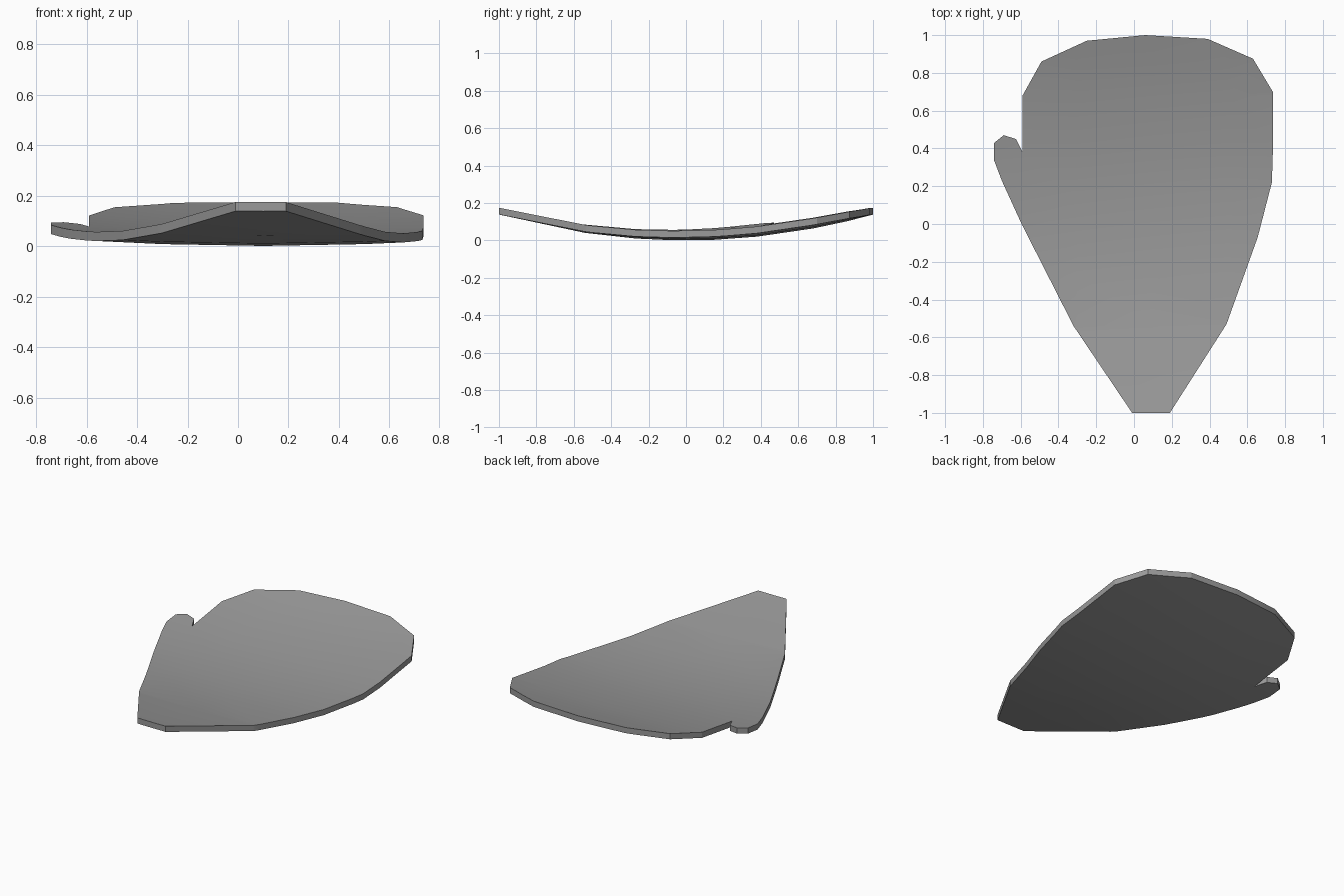
import bpy, bmesh, math

if "Cube" in bpy.data.objects:
    bpy.data.objects.remove(bpy.data.objects["Cube"])

THICKNESS = 0.036

# Plain grey surface
grey = bpy.data.materials.new("mid grey")
grey.use_nodes = True
colour = (0.32, 0.32, 0.32, 1)
grey.diffuse_color = colour
grey.node_tree.nodes["Principled BSDF"].inputs["Base Color"].default_value = colour

# Flat outlines: tapering lower blade, rounded upper blade, small side hook
notch, right_mid, hook_root = (-0.59, 0.38), (0.735, 0.38), (-0.74, 0.38)
lower = [(-0.01, -1), (0.19, -1), (0.49, -0.53), (0.655, -0.07), (0.73, 0.22),
         right_mid, notch, hook_root, (-0.74, 0.335), (-0.7, 0.23),
         (-0.595, 0), (-0.32, -0.54)]
upper = [notch, right_mid, (0.735, 0.7), (0.63, 0.875), (0.39, 0.98),
         (0.06, 1), (-0.25, 0.97), (-0.49, 0.86), (-0.59, 0.68)]
hook = [hook_root, notch, (-0.625, 0.45), (-0.69, 0.47), (-0.74, 0.43)]

bm = bmesh.new()
shared = {}
for outline in (lower, upper, hook):
    for p in outline:
        if p not in shared:
            shared[p] = bm.verts.new((*p, 0))
    bm.faces.new([shared[p] for p in outline])


def cut(point, normal):
    bmesh.ops.bisect_plane(bm, geom=bm.verts[:] + bm.edges[:] + bm.faces[:],
                           dist=0.0005, plane_co=point, plane_no=normal)


# Rows and columns that let the sheet bend
for y in (-0.54, -0.27, -0.07, 0.15, 0.68, 0.86):
    cut((0, y, 0), (0, 1, 0))
for x in (-0.3, 0.1, 0.5):
    cut((x, 0, 0), (1, 0, 0))

# Bend into a shallow dish, strongest along the length
for v in bm.verts:
    v.co.z = 0.138 * v.co.y ** 2 + 0.045 * (v.co.x - 0.1) ** 2

# Straight upward thickness
bmesh.ops.triangulate(bm, faces=bm.faces[:])
top = bmesh.ops.extrude_face_region(bm, geom=bm.faces[:], use_keep_orig=True)
bmesh.ops.translate(bm, vec=(0, 0, THICKNESS),
                    verts=[g for g in top["geom"] if isinstance(g, bmesh.types.BMVert)])
bmesh.ops.recalc_face_normals(bm, faces=bm.faces[:])

mesh = bpy.data.meshes.new("curved_plate")
bm.to_mesh(mesh)
bm.free()
mesh.materials.append(grey)
plate = bpy.data.objects.new("curved_plate", mesh)
bpy.context.collection.objects.link(plate)

# Smooth broad faces with a crisp rim
for o in bpy.context.selected_objects:
    o.select_set(False)
plate.select_set(True)
bpy.context.view_layer.objects.active = plate
bpy.ops.object.shade_smooth_by_angle(angle=math.radians(20))
